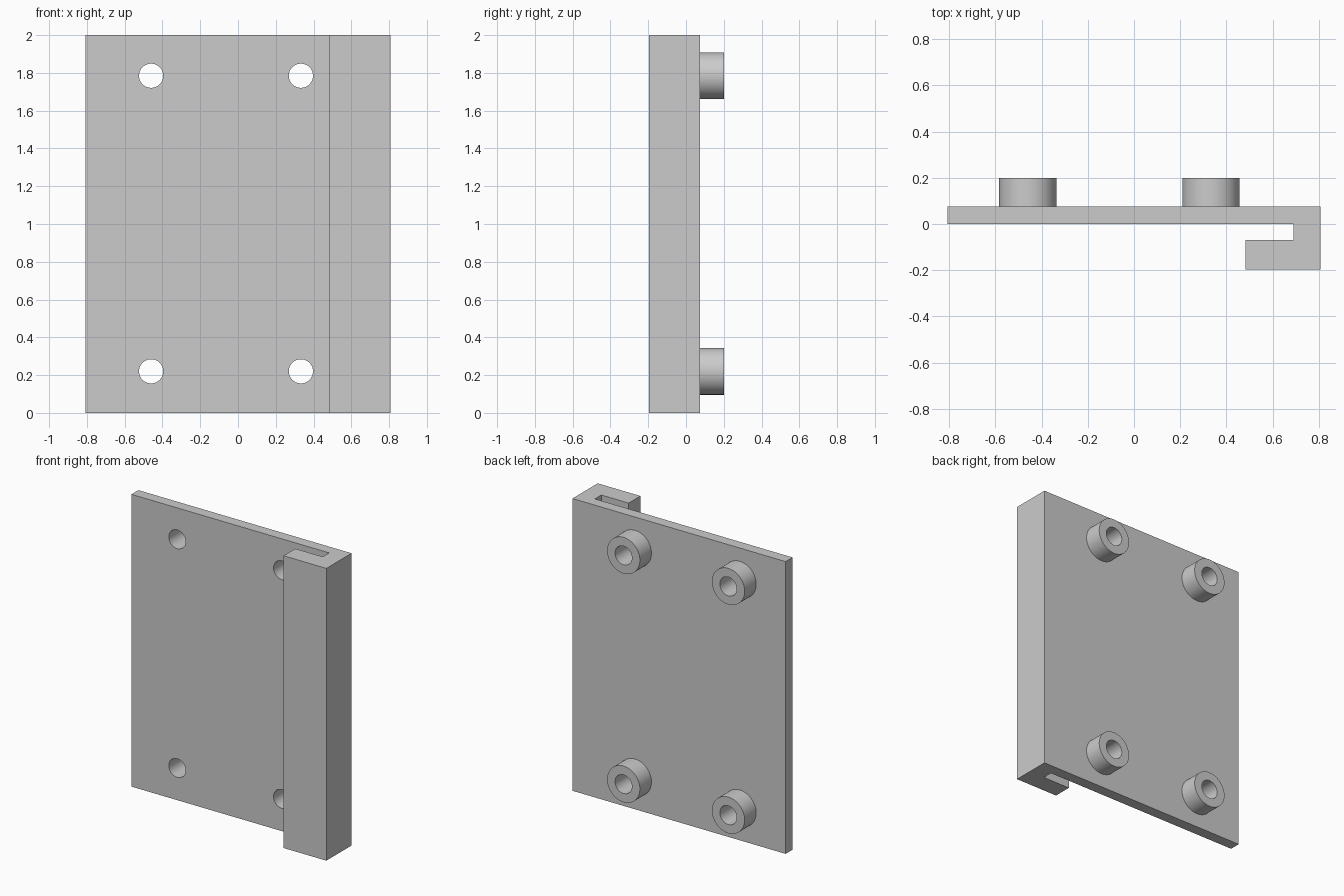
import bpy, bmesh, math
from mathutils import Matrix, Vector

cube = bpy.data.objects.get("Cube")
if cube:
    bpy.data.objects.remove(cube, do_unlink=True)

HEIGHT = 2.0
PLATE_BACK, BOSS_BACK = 0.075, 0.2
CENTRES = [(x, z) for x in (-0.46, 0.333) for z in (0.22, 1.785)]

grey = bpy.data.materials.new("plain grey")
grey.use_nodes = True
grey.diffuse_color = (0.6, 0.6, 0.6, 1)
grey.node_tree.nodes["Principled BSDF"].inputs["Base Color"].default_value = grey.diffuse_color


def make_object(name, bm):
    bmesh.ops.recalc_face_normals(bm, faces=bm.faces)
    mesh = bpy.data.meshes.new(name)
    bm.to_mesh(mesh)
    bm.free()
    mesh.materials.append(grey)
    obj = bpy.data.objects.new(name, mesh)
    bpy.context.collection.objects.link(obj)
    return obj


def make_cylinders(name, radius, y0, y1):
    """One cylinder along y at each mounting point."""
    bm = bmesh.new()
    for x, z in CENTRES:
        place = Matrix.Translation((x, (y0 + y1) / 2, z)) @ Matrix.Rotation(math.pi / 2, 4, "X")
        bmesh.ops.create_cone(bm, cap_ends=True, segments=64, radius1=radius,
                              radius2=radius, depth=y1 - y0, matrix=place)
    return make_object(name, bm)


def combine(target, tool, operation):
    tool.hide_render = True
    mod = target.modifiers.new(operation.lower(), "BOOLEAN")
    mod.operation, mod.solver, mod.object = operation, "EXACT", tool
    bpy.context.view_layer.objects.active = target
    bpy.ops.object.modifier_apply(modifier=mod.name)
    bpy.data.objects.remove(tool, do_unlink=True)


# Plate with its hooked side rail, one profile extruded upwards
profile = [(-0.807, 0), (0.69, 0), (0.69, -0.07), (0.483, -0.07), (0.483, -0.197),
           (0.807, -0.197), (0.807, PLATE_BACK), (-0.807, PLATE_BACK)]
bm = bmesh.new()
base = bm.faces.new([bm.verts.new((x, y, 0)) for x, y in profile])
top = bmesh.ops.extrude_face_region(bm, geom=[base])["geom"]
bmesh.ops.translate(bm, vec=Vector((0, 0, HEIGHT)),
                    verts=[g for g in top if isinstance(g, bmesh.types.BMVert)])
plate = make_object("hooked_mounting_plate", bm)

# Round bosses on the back, then holes through bosses and plate
combine(plate, make_cylinders("bosses", 0.124, PLATE_BACK - 0.03, BOSS_BACK), "UNION")
combine(plate, make_cylinders("hole_cutters", 0.064, -0.03, BOSS_BACK + 0.05), "DIFFERENCE")

# Smooth the round walls, keep edges sharp
bpy.ops.object.select_all(action="DESELECT")
plate.select_set(True)
bpy.context.view_layer.objects.active = plate
bpy.ops.object.shade_smooth_by_angle(angle=math.radians(30))
